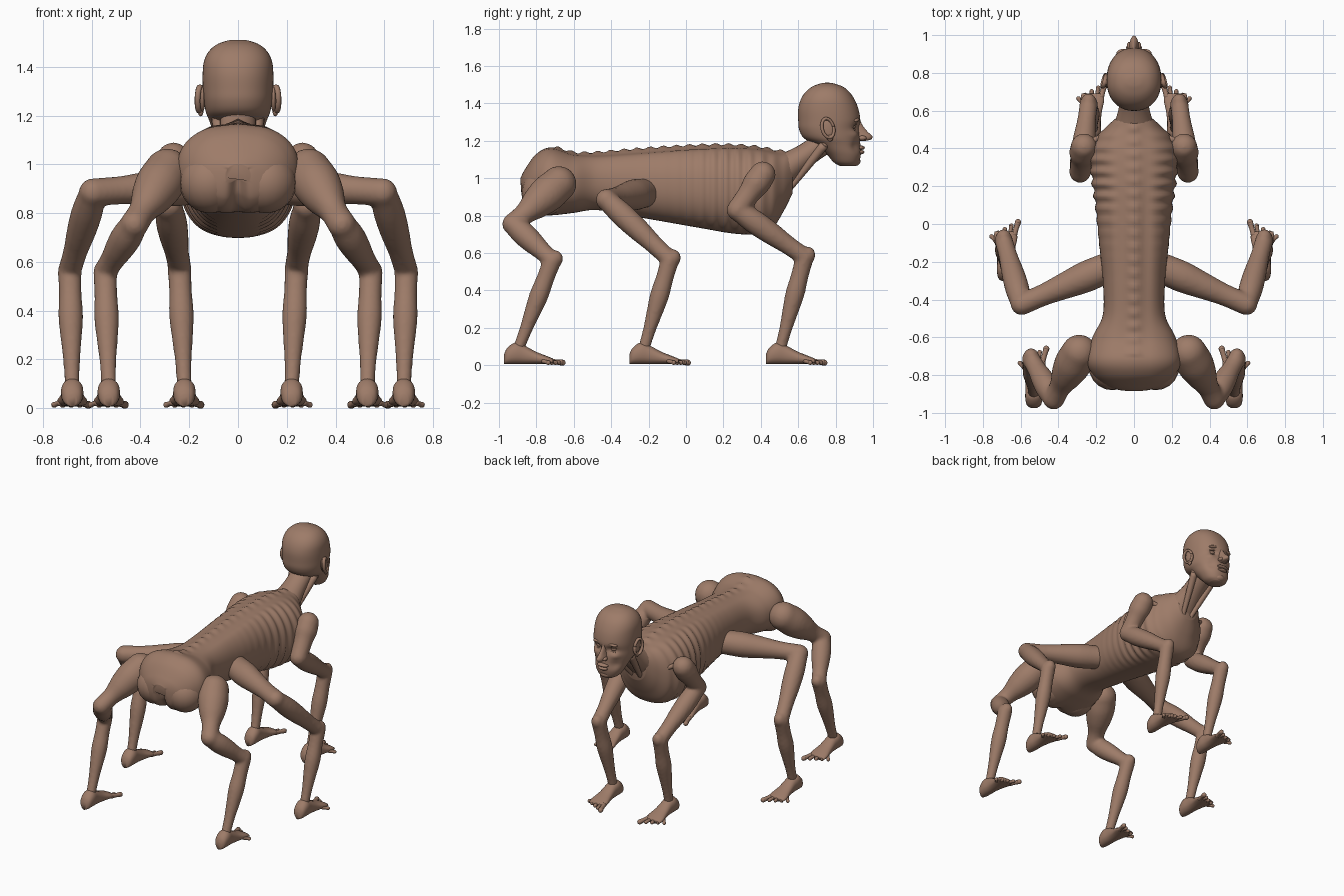
import bpy, bmesh, math
from mathutils import Vector as V, Matrix

if "Cube" in bpy.data.objects:
    bpy.data.objects.remove(bpy.data.objects["Cube"])

skin = bpy.data.materials.new("tan_skin")
skin.use_nodes = True
skin.diffuse_color = (0.34, 0.2, 0.14, 1)
skin.node_tree.nodes["Principled BSDF"].inputs["Base Color"].default_value = skin.diffuse_color


def finish(name, bm, mirror=False, voxel=0):
    """Turn a bmesh into a smooth object, optionally fused and mirrored."""
    bmesh.ops.recalc_face_normals(bm, faces=bm.faces)
    for f in bm.faces:
        f.smooth = True
    me = bpy.data.meshes.new(name)
    bm.to_mesh(me)
    bm.free()
    me.materials.append(skin)
    ob = bpy.data.objects.new(name, me)
    bpy.context.collection.objects.link(ob)
    if voxel:
        m = ob.modifiers.new("Fuse", 'REMESH')
        m.mode, m.voxel_size, m.use_smooth_shade = 'VOXEL', voxel, True
        m = ob.modifiers.new("Soften", 'SMOOTH')
        m.iterations = 5
    if mirror:
        ob.modifiers.new("Mirror", 'MIRROR')
    return ob


def loft(bm, rings):
    """Skin a list of point rings and cap both ends."""
    vs = [[bm.verts.new(p) for p in r] for r in rings]
    n = len(vs[0])
    for a, b in zip(vs, vs[1:]):
        for i in range(n):
            j = (i + 1) % n
            bm.faces.new((a[i], a[j], b[j], b[i]))
    bm.faces.new(vs[0])
    bm.faces.new(vs[-1])


def spline(rows, steps):
    """Catmull-Rom interpolation through rows of numbers."""
    out = []
    for i in range(len(rows) - 1):
        p = [rows[min(max(i + k, 0), len(rows) - 1)] for k in (-1, 0, 1, 2)]
        for s in range(steps):
            t = s / steps
            out.append([b + t * ((c - a) / 2 + t * ((2 * a - 5 * b + 4 * c - d) / 2
                        + t * (3 * b - a - 3 * c + d) / 2)) for a, b, c, d in zip(*p)])
    return out + [list(rows[-1])]


def ball(bm, c, size, tilt=0, axis='Y'):
    m = Matrix.Translation(c) @ Matrix.Rotation(tilt, 4, axis) @ Matrix.Diagonal((*size, 1))
    bmesh.ops.create_uvsphere(bm, u_segments=20, v_segments=12, radius=1, matrix=m)


def bone(bm, a, b, radii, wide=1, n=20):
    """Tapered limb segment with rounded ends."""
    a, b = V(a), V(b)
    d = (b - a).normalized()
    side = (V((1, 0, 0)) - d * d.x).normalized()
    up = d.cross(side)
    rows = spline([(r,) for r in radii], 4)
    rings = []
    for i, (r,) in enumerate(rows):
        c = a.lerp(b, i / (len(rows) - 1))
        rings.append([c + side * math.cos(t) * r * wide + up * math.sin(t) * r
                      for t in (k * math.tau / n for k in range(n))])
    loft(bm, rings)
    for c, r in ((a, radii[0]), (b, radii[-1])):
        ball(bm, c, (r, r, r))


def bump(x, centre, width):
    return math.exp(-((x - centre) / width) ** 2)


def power(c, e):
    return math.copysign(abs(c) ** e, c)


# Torso: y, top, bottom, half width
torso = [(-.885, 1.0, .91, .05), (-.86, 1.05, .85, .14), (-.8, 1.13, .805, .215),
         (-.72, 1.165, .8, .25), (-.6, 1.135, .815, .22), (-.48, 1.135, .83, .165),
         (-.3, 1.15, .8, .165), (-.1, 1.165, .765, .185), (.1, 1.175, .73, .205),
         (.25, 1.175, .705, .225), (.38, 1.165, .7, .235), (.46, 1.15, .73, .2),
         (.52, 1.14, .82, .14), (.57, 1.14, .92, .085)]
bm = bmesh.new()
rings = []
for y, top, low, w in spline(torso, 12):
    ring = []
    ribs = .007 * math.sin(y * math.tau / .065) * bump(y, .22, .22)
    for k in range(64):
        t = k * math.tau / 64
        c, s = math.cos(t), math.sin(t)
        grow = 1 + ribs / w * (abs(c) > .3) * min(1, (abs(c) - .3) * 3)
        x = w * power(c, .85) * grow
        z = (top + low) / 2 + (top - low) / 2 * power(s, .9) * grow
        # spine knuckles along the back, cleft at the rear
        if s > 0:
            z += bump(x, 0, .022) * (.006 + .006 * math.sin(y * math.tau / .07)) * (y > -.7)
            z -= .012 * bump(abs(x), .06, .03) * bump(y, -.1, .5)
        cleft = bump(x, 0, .03) * bump(y, -.88, .12)
        ring.append((x, y + .035 * cleft * (s < .6), z + .03 * cleft * (s < -.5)))
    rings.append(ring)
loft(bm, rings)
finish("torso", bm)

# Buttocks round out the rear
bm = bmesh.new()
ball(bm, (.115, -.755, .925), (.125, .125, .125))
finish("buttocks", bm, True)

# Neck with side tendons and collar bones
bm = bmesh.new()
bone(bm, (0, .46, 1.0), (0, .78, 1.22), (.11, .085, .066, .062, .065), 1.2)
finish("neck", bm)
bm = bmesh.new()
bone(bm, (.025, .535, .92), (.085, .74, 1.18), (.014, .018, .022, .024))
bone(bm, (.03, .53, .93), (.22, .44, 1.03), (.016, .013, .013, .016))
finish("neck_tendons", bm, True)

# Head: z, back, front, half width
head = [(1.065, .825, .91, .045), (1.085, .79, .925, .075), (1.13, .75, .935, .1),
        (1.18, .69, .932, .118), (1.215, .63, .93, .132), (1.26, .605, .925, .14),
        (1.31, .6, .932, .144), (1.37, .6, .922, .145), (1.42, .613, .902, .14),
        (1.46, .638, .875, .122), (1.49, .675, .838, .09), (1.507, .72, .79, .045),
        (1.511, .745, .765, .012)]
bm = bmesh.new()
rings = []
for z, back, front, w in spline(head, 5):
    ring = []
    for k in range(56):
        t = k * math.tau / 56
        x = w * power(math.cos(t), .92)
        y = (back + front) / 2 + (front - back) / 2 * power(math.sin(t), .92)
        if math.sin(t) > 0:
            y -= .022 * bump(abs(x), .055, .028) * bump(z, 1.275, .022)
            y += .012 * bump(abs(x), .085, .025) * bump(z, 1.235, .02)
            y -= .012 * bump(abs(x), .075, .025) * bump(z, 1.17, .03)
        ring.append((x, y, z))
    rings.append(ring)
loft(bm, rings)
finish("head", bm)

# Nose: z, front, half width
bm = bmesh.new()
loft(bm, [[(w * math.cos(t), .915 + (f - .915) * max(-.3, math.sin(t)), z)
           for t in (k * math.tau / 20 for k in range(20))]
          for z, f, w in spline([(1.315, .93, .012), (1.285, .943, .014), (1.25, .97, .02),
                                 (1.225, .996, .027), (1.208, .99, .028), (1.2, .96, .02)], 4)])
for sx in (-1, 1):
    ball(bm, (sx * .024, .943, 1.215), (.014, .022, .013))
finish("nose", bm)

# Mouth and chin
bm = bmesh.new()
ball(bm, (0, .934, 1.163), (.042, .022, .012))
finish("upper_lip", bm)
bm = bmesh.new()
ball(bm, (0, .932, 1.14), (.036, .022, .012))
finish("lower_lip", bm)
bm = bmesh.new()
ball(bm, (0, .9, 1.09), (.042, .033, .025))
finish("chin", bm)

# Eyes, lids and brows
bm = bmesh.new()
ball(bm, (.055, .89, 1.276), (.022, .016, .013))
finish("eyes", bm, True)
bm = bmesh.new()
ball(bm, (.056, .897, 1.29), (.027, .015, .006), .15)
ball(bm, (.056, .893, 1.26), (.026, .014, .005), .1)
finish("eyelids", bm, True)
bm = bmesh.new()
ball(bm, (.055, .905, 1.313), (.038, .022, .012), .15)
finish("brows", bm, True)

# Ears: rim, shell and lobe
bm = bmesh.new()
n = 28
turn = Matrix.Translation((.157, .758, 1.268)) @ Matrix.Rotation(.25, 4, 'X') @ Matrix.Rotation(.3, 4, 'Z')
loops = [[turn @ V((.012 * math.sin(q), (.032 + .009 * math.cos(q)) * math.cos(t),
                    (.052 + .009 * math.cos(q)) * math.sin(t)))
          for q in (j * math.tau / 8 for j in range(8))]
         for t in (k * math.tau / n for k in range(n + 1))]
loft(bm, loops)
ball(bm, (.146, .758, 1.268), (.012, .034, .054), .25, 'X')
ball(bm, (.153, .77, 1.215), (.011, .016, .018))
finish("ears", bm, True)

# Legs: hip, knee, hock, ankle, and thickness of the first segment
legs = {
    "front": ((.265, .41, 1.02), (.285, .275, .83), (.24, .635, .58), (.22, .505, .09), .07),
    "middle": ((.14, -.23, .92), (.595, -.425, .885), (.69, -.085, .565), (.68, -.225, .09), .08),
    "rear": ((.29, -.68, .97), (.425, -.925, .755), (.545, -.715, .56), (.53, -.895, .09), .095)}
foot = [(-.078, .018, .05), (-.062, .038, .085), (-.02, .046, .115), (.03, .044, .1),
        (.09, .05, .068), (.15, .062, .044), (.185, .058, .03)]
for name, (hip, knee, hock, ankle, r) in legs.items():
    bm = bmesh.new()
    bone(bm, hip, knee, (r, r * 1.04, r * .88, .058, .058))
    bone(bm, knee, hock, (.056, .064, .06, .05, .048))
    bone(bm, hock, ankle, (.049, .047, .051, .043, .034, .031))
    ball(bm, V(hock) + V((0, .018, .01)), (.04, .04, .045))
    finish(name + "_legs", bm, True, .011)

    # Foot with five splayed toes
    ax, ay, _ = ankle
    bm = bmesh.new()
    loft(bm, [[(ax + w * math.cos(t), ay + y, .006 + h * (.5 + .5 * power(math.sin(t), .8)))
               for t in (k * math.tau / 24 for k in range(24))]
              for y, w, h in spline(foot, 4)])
    finish(name + "_feet", bm, True)
    bm = bmesh.new()
    for i in range(5):
        size = .016 if i == 0 else .012
        bone(bm, (ax - .045 + .024 * i, ay + .165 - .008 * i, .022),
             (ax - .066 + .035 * i, ay + .235 - .019 * i, .014),
             (size, size * .85, size), 1, 12)
    finish(name + "_toes", bm, True)
